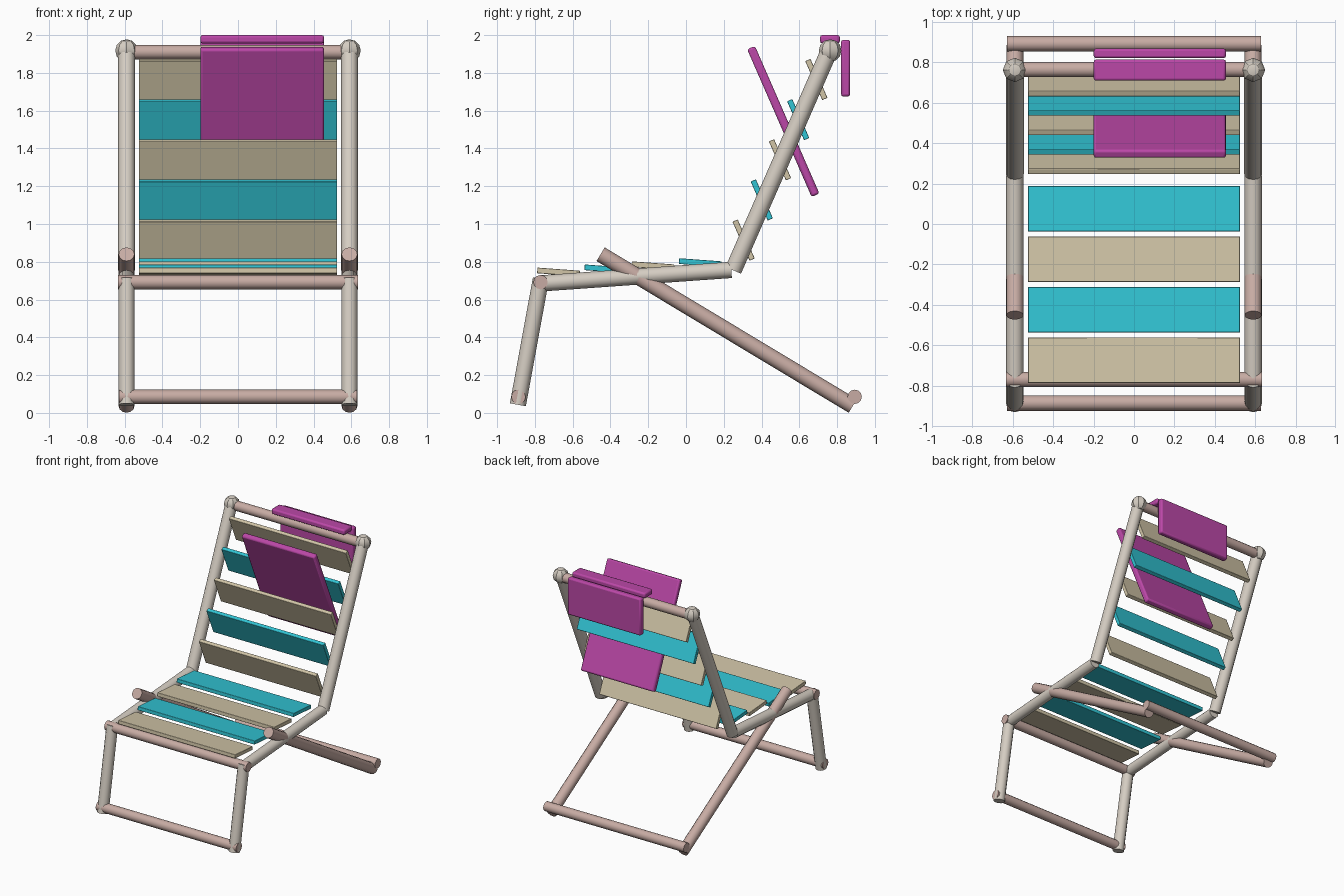
import bpy
from math import radians
from mathutils import Vector

cube = bpy.data.objects.get("Cube")
if cube:
    bpy.data.objects.remove(cube, do_unlink=True)


def material(name, srgb):
    color = [(c / 255) ** 2.2 for c in srgb] + [1]
    m = bpy.data.materials.new(name)
    m.use_nodes = True
    m.diffuse_color = color
    m.node_tree.nodes["Principled BSDF"].inputs["Base Color"].default_value = color
    return m


PALE = material("pale wood", (212, 204, 193))
ROSY = material("rosy wood", (198, 170, 162))
BEIGE = material("beige slat", (208, 196, 166))
TEAL = material("turquoise slat", (53, 196, 212))
MAGENTA = material("magenta towel", (186, 73, 166))


def finish(name, mat):
    ob = bpy.context.object
    ob.name = name
    ob.data.materials.append(mat)
    return ob


def rod(name, a, b, radius, mat):
    a, b = Vector(a), Vector(b)
    d = b - a
    bpy.ops.mesh.primitive_cylinder_add(
        vertices=12, radius=radius, depth=d.length, location=(a + b) / 2,
        rotation=d.to_track_quat('Z', 'Y').to_euler())
    bpy.ops.object.shade_smooth_by_angle(angle=radians(40))
    return finish(name, mat)


def board(name, center, size, tilt, mat, bevel):
    bpy.ops.mesh.primitive_cube_add(size=1, location=center)
    ob = finish(name, mat)
    ob.scale = size
    bpy.ops.object.transform_apply(location=False, rotation=False, scale=True)
    ob.rotation_euler.x = radians(tilt)
    mod = ob.modifiers.new("rounded edges", 'BEVEL')
    mod.width = bevel
    mod.segments = 2
    bpy.ops.object.shade_smooth_by_angle(angle=radians(40))
    return ob


# Side frames
SIDE = 0.59
for side, x in (("left", SIDE), ("right", -SIDE)):
    rod(side + "_back_post", (x, 0.25, 0.755), (x, 0.76, 1.92), 0.045, PALE)
    rod(side + "_seat_rail", (x, -0.775, 0.685), (x, 0.24, 0.757), 0.043, PALE)
    rod(side + "_front_leg", (x, -0.89, 0.043), (x, -0.768, 0.71), 0.043, PALE)
    rod(side + "_rear_leg", (x, -0.452, 0.84), (x, 0.883, 0.037), 0.042, ROSY)
    bpy.ops.mesh.primitive_uv_sphere_add(segments=8, ring_count=6, radius=0.06,
                                         location=(x, 0.763, 1.918))
    bpy.ops.object.shade_smooth_by_angle(angle=radians(30))
    finish(side + "_post_knob", PALE)

# Cross bars
for name, half, y, z in (("top_bar", 0.59, 0.765, 1.91),
                         ("seat_front_bar", 0.635, -0.77, 0.692),
                         ("front_foot_bar", 0.63, -0.887, 0.085),
                         ("rear_foot_bar", 0.63, 0.893, 0.085)):
    rod(name, (-half, y, z), (half, y, z), 0.038, ROSY)

# Seat and back slats, alternating in colour
SLAT = (1.05, 0.225, 0.03)
for i in range(4):
    board(f"seat_slat_{i + 1}", (0, -0.675 + 0.25 * i, 0.746 + 0.0165 * i),
          SLAT, -4.2, (BEIGE, TEAL)[i % 2], 0.003)
for i in range(5):
    board(f"back_slat_{i + 1}", (0, 0.305 + 0.0963 * i, 0.915 + 0.2125 * i),
          SLAT, -66.4, (BEIGE, TEAL)[i % 2], 0.003)

# Towel hung over the top bar
TOWEL_X = 0.128
board("towel_front", (TOWEL_X, 0.515, 1.543), (0.655, 0.853, 0.045), -66.4, MAGENTA, 0.012)
board("towel_top", (TOWEL_X, 0.762, 1.978), (0.655, 0.105, 0.044), 0, MAGENTA, 0.012)
board("towel_back", (TOWEL_X, 0.845, 1.825), (0.655, 0.048, 0.3), 0, MAGENTA, 0.012)
